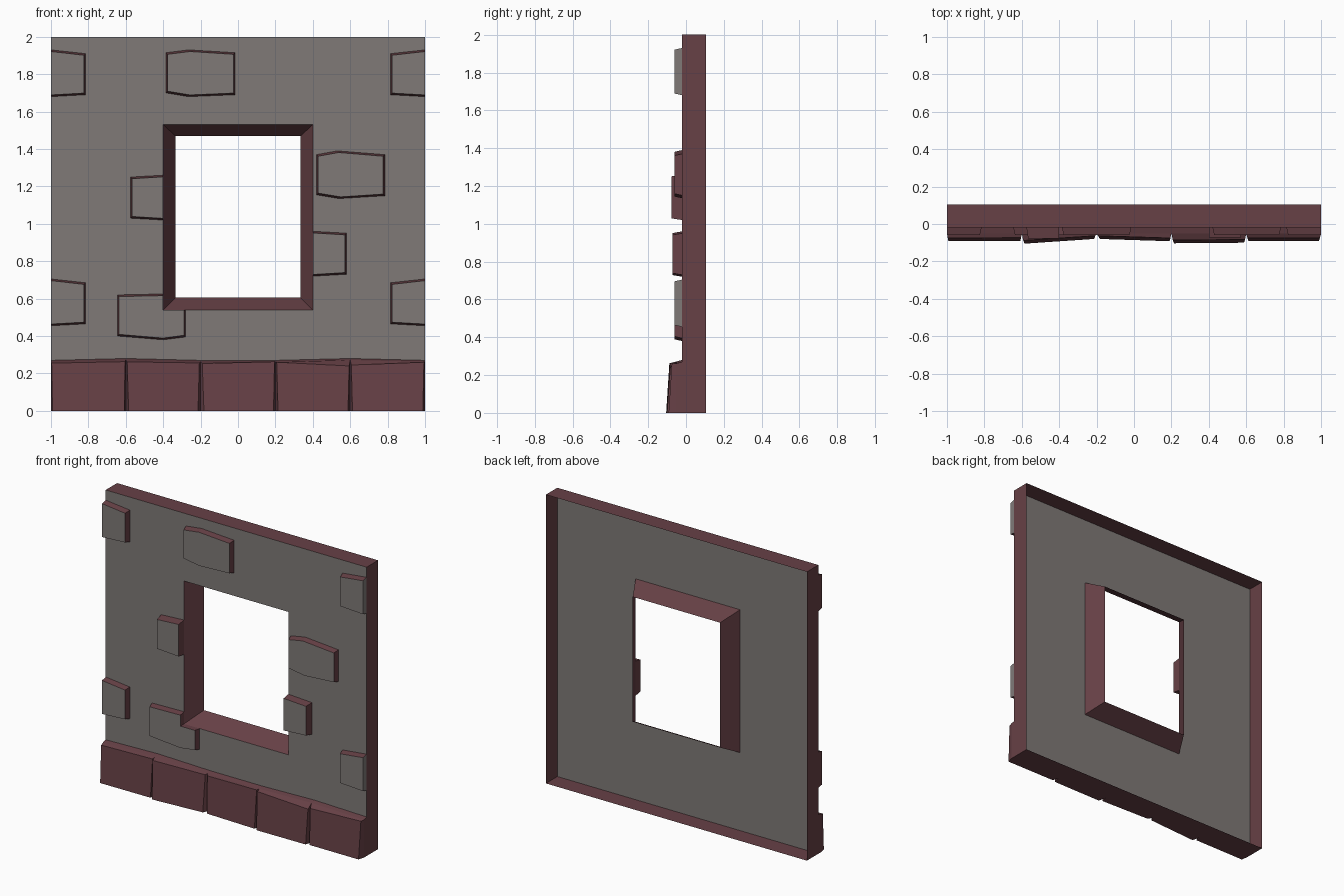
import bpy
import bmesh

if "Cube" in bpy.data.objects:
    bpy.data.objects.remove(bpy.data.objects["Cube"], do_unlink=True)

FRONT, BACK = -0.02, 0.105


def make_material(name, colour):
    mat = bpy.data.materials.new(name)
    mat.use_nodes = True
    mat.diffuse_color = colour
    mat.node_tree.nodes["Principled BSDF"].inputs["Base Color"].default_value = colour
    return mat


grey = make_material("grey plaster", (0.215, 0.195, 0.187, 1))
red = make_material("dark red brick", (0.135, 0.052, 0.061, 1))
GREY, RED = 0, 1


def finish(bm, name):
    mesh = bpy.data.meshes.new(name)
    bm.to_mesh(mesh)
    bm.free()
    mesh.materials.append(grey)
    mesh.materials.append(red)
    obj = bpy.data.objects.new(name, mesh)
    bpy.context.collection.objects.link(obj)
    return obj


def add_ring(bm, points):
    return [bm.verts.new(p) for p in points]


def bridge(bm, outer, inner, material):
    """Join two matching rings with quads."""
    count = len(outer)
    faces = []
    for i in range(count):
        j = (i + 1) % count
        face = bm.faces.new((outer[i], outer[j], inner[j], inner[i]))
        face.material_index = material
        faces.append(face)
    return faces


def rectangle(x, low, high, y):
    return [(-x, y, low), (x, y, low), (x, y, high), (-x, y, high)]


# Wall: an open-backed tray with a tapering window funnel
bm = bmesh.new()
rim = add_ring(bm, rectangle(1, 0, 2, BACK))
edge = add_ring(bm, rectangle(1, 0, 2, FRONT))
opening = add_ring(bm, rectangle(0.4, 0.54, 1.53, FRONT))
throat = add_ring(bm, rectangle(0.335, 0.605, 1.47, BACK))
bridge(bm, rim, edge, RED)
bridge(bm, edge, opening, GREY)
bridge(bm, opening, throat, RED)
finish(bm, "wall_panel")


# Raised stones: grey faces, red tapered sides, straight where cut off
def stone(name, outline, depth):
    xs = [p[0] for p in outline]
    zs = [p[1] for p in outline]
    cx, cz = (min(xs) + max(xs)) / 2, (min(zs) + max(zs)) / 2

    def shrink(value, centre, pinned):
        if abs(value) in pinned:
            return value
        return value + (0.009 if value < centre else -0.009)

    bm = bmesh.new()
    base = add_ring(bm, [(x, FRONT, z) for x, z in outline])
    top = add_ring(bm, [(shrink(x, cx, (1, 0.4)), depth, shrink(z, cz, (0.54,)))
                        for x, z in outline])
    for face in bridge(bm, base, top, RED):
        if all(v.co.x > 0.999 for v in face.verts):
            face.material_index = GREY
    bm.faces.new(top).material_index = GREY
    finish(bm, name)


half_stone = [(0.815, 0.465), (1, 0.455), (1, 0.705), (0.815, 0.685)]
for level, lift in (("lower", 0), ("upper", 1.225)):
    shape = [(x, z + lift) for x, z in half_stone]
    stone(level + "_left_edge_stone", shape, -0.06)
    stone(level + "_right_edge_stone", [(-x, z) for x, z in reversed(shape)], -0.06)

stone("top_stone", [(-0.385, 1.7), (-0.265, 1.68), (-0.015, 1.69),
                    (-0.015, 1.915), (-0.265, 1.93), (-0.385, 1.915)], -0.06)
stone("window_upper_left_stone", [(0.42, 1.155), (0.54, 1.135), (0.785, 1.15),
                                  (0.785, 1.37), (0.53, 1.39), (0.42, 1.37)], -0.06)
stone("window_lower_left_stone", [(0.4, 0.72), (0.58, 0.73),
                                  (0.58, 0.95), (0.4, 0.96)], -0.072)
stone("window_upper_right_stone", [(-0.575, 1.03), (-0.4, 1.02),
                                   (-0.4, 1.26), (-0.575, 1.25)], -0.078)
stone("window_corner_stone", [(-0.645, 0.4), (-0.4, 0.38), (-0.28, 0.395), (-0.28, 0.54),
                              (-0.4, 0.54), (-0.4, 0.625), (-0.645, 0.62)], -0.06)

# Base course: five uneven blocks meeting in V-shaped grooves
joint_tops = [0.27, 0.28, 0.27, 0.27, 0.28, 0.27]
# Per block: left inset, right inset, left depth, right depth, left top, right top
blocks = [
    (0.008, 0.008, -0.092, -0.09, 0.255, 0.263),
    (0.015, 0.014, -0.105, -0.08, 0.262, 0.256),
    (0.018, 0.01, -0.08, -0.092, 0.253, 0.263),
    (0.014, 0.012, -0.103, -0.1, 0.26, 0.24),
    (0.012, 0.012, -0.092, -0.092, 0.245, 0.26),
]
for i, (inset_l, inset_r, deep_l, deep_r, top_l, top_r) in enumerate(blocks):
    left, right = -1 + 0.4 * i, -0.6 + 0.4 * i
    z_l, z_r = joint_tops[i], joint_tops[i + 1]
    bm = bmesh.new()
    rings = []
    for y, drop in ((FRONT, 0), (-0.05, 0.008)):
        rings.append(add_ring(bm, [(left, y, 0), (right, y, 0),
                                   (right, y, z_r - drop), (left, y, z_l - drop)]))
    rings.append(add_ring(bm, [
        (left + inset_l, deep_l, 0), (right - inset_r, deep_r, 0),
        (right - inset_r / 2, deep_r + 0.017, top_r),
        (left + inset_l / 2, deep_l + 0.017, top_l)]))
    bridge(bm, rings[0], rings[1], RED)
    bridge(bm, rings[1], rings[2], RED)
    bm.faces.new(rings[2]).material_index = RED
    finish(bm, "base_block_%d" % (i + 1))
